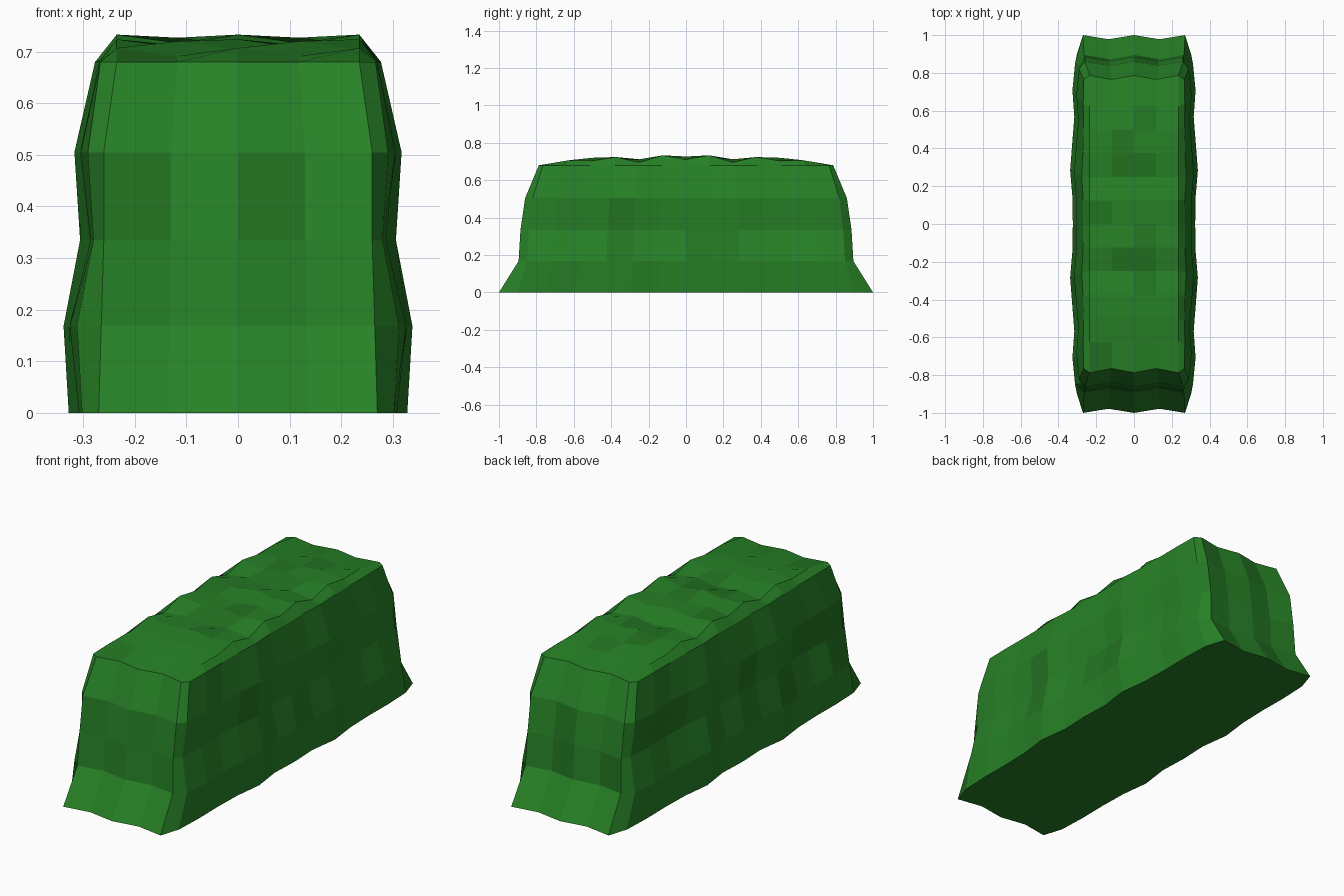
import bpy
import bmesh
import random

random.seed(4)

cube = bpy.data.objects.get("Cube")
if cube:
    bpy.data.objects.remove(cube, do_unlink=True)


def make_material(name, color):
    mat = bpy.data.materials.new(name)
    mat.use_nodes = True
    mat.diffuse_color = color
    mat.node_tree.nodes["Principled BSDF"].inputs["Base Color"].default_value = color
    return mat


leaf = make_material("leaf green", (0.02, 0.22, 0.02, 1))
shade = make_material("deep leaf green", (0.017, 0.18, 0.017, 1))

# Outline of each level: height, end reach, end half width, side reach, side half width
LEVELS = [
    (0.0, 1.0, 0.27, 0.90, 0.328),
    (0.168, 0.895, 0.265, 0.85, 0.338),
    (0.335, 0.885, 0.26, 0.84, 0.306),
    (0.505, 0.86, 0.26, 0.82, 0.317),
    (0.68, 0.787, 0.235, 0.765, 0.277),
]
# Lumps from the middle of the hedge out to its ends
SIDE_DIP = [0.014, 0.02, 0.0, 0.018, 0.022, 0.02, 0.026]
TOP_Z = [0.727, 0.733, 0.712, 0.724, 0.72, 0.707, 0.68]
COLS, ROWS = 4, 12

bm = bmesh.new()


def end_row(level, sign):
    """Points across one end, listed from -x to +x."""
    z, reach, half, _, _ = LEVELS[level]
    row = []
    for i in range(COLS + 1):
        dent = 0.022 if i % 2 else 0.0
        row.append(bm.verts.new((half * (i / 2 - 1), sign * (reach - dent), z)))
    return row


def side_row(level, sign):
    """Points along one side, listed from -y to +y."""
    z, _, _, reach, half = LEVELS[level]
    row = []
    for j in range(ROWS + 1):
        k = abs(j - 6)
        dip = SIDE_DIP[k] * (0.4 if level == 4 else 1)
        if level in (1, 3) and k % 2:
            dip *= 0.6
        row.append(bm.verts.new((sign * (half - dip), reach * (j / 6 - 1), z)))
    return row


def add_face(verts, patchy=0.0):
    face = bm.faces.new(verts)
    face.material_index = int(random.random() < patchy)


# Walls: closed rings of front, left, back and right points
rings, fronts, backs, lefts, rights = [], [], [], [], []
for level in range(len(LEVELS)):
    front, back = end_row(level, -1), end_row(level, 1)
    left, right = side_row(level, 1), side_row(level, -1)
    rings.append(front + left + back[::-1] + right[::-1])

for level in range(len(LEVELS) - 1):
    low, high = rings[level], rings[level + 1]
    chance = 0.25 if level in (1, 2) else 0.0
    for n in range(len(low)):
        m = (n + 1) % len(low)
        add_face((low[n], low[m], high[m], high[n]), chance)

add_face(rings[0][::-1])

# Lumpy top, sharing its first and last rows with the ends
top = [front]
for j in range(1, ROWS):
    row = []
    k = abs(j - 6)
    for i in range(COLS + 1):
        x = 0.235 * (i / 2 - 1)
        z = TOP_Z[k] - (0.016 if (i + k) % 2 == 0 else 0.0)
        row.append(bm.verts.new((x, 0.75 * (j / 6 - 1), z)))
    top.append(row)
top.append(back)

for j in range(ROWS):
    a, b = top[j], top[j + 1]
    for i in range(COLS):
        add_face((a[i], a[i + 1], b[i + 1], b[i]), 0.2)
    # Sloping shoulders
    add_face((a[-1], left[j], left[j + 1], b[-1]))
    add_face((right[j], a[0], b[0], right[j + 1]))

bmesh.ops.recalc_face_normals(bm, faces=bm.faces)
mesh = bpy.data.meshes.new("hedge")
bm.to_mesh(mesh)
bm.free()
mesh.materials.append(leaf)
mesh.materials.append(shade)
hedge = bpy.data.objects.new("hedge", mesh)
bpy.context.scene.collection.objects.link(hedge)
